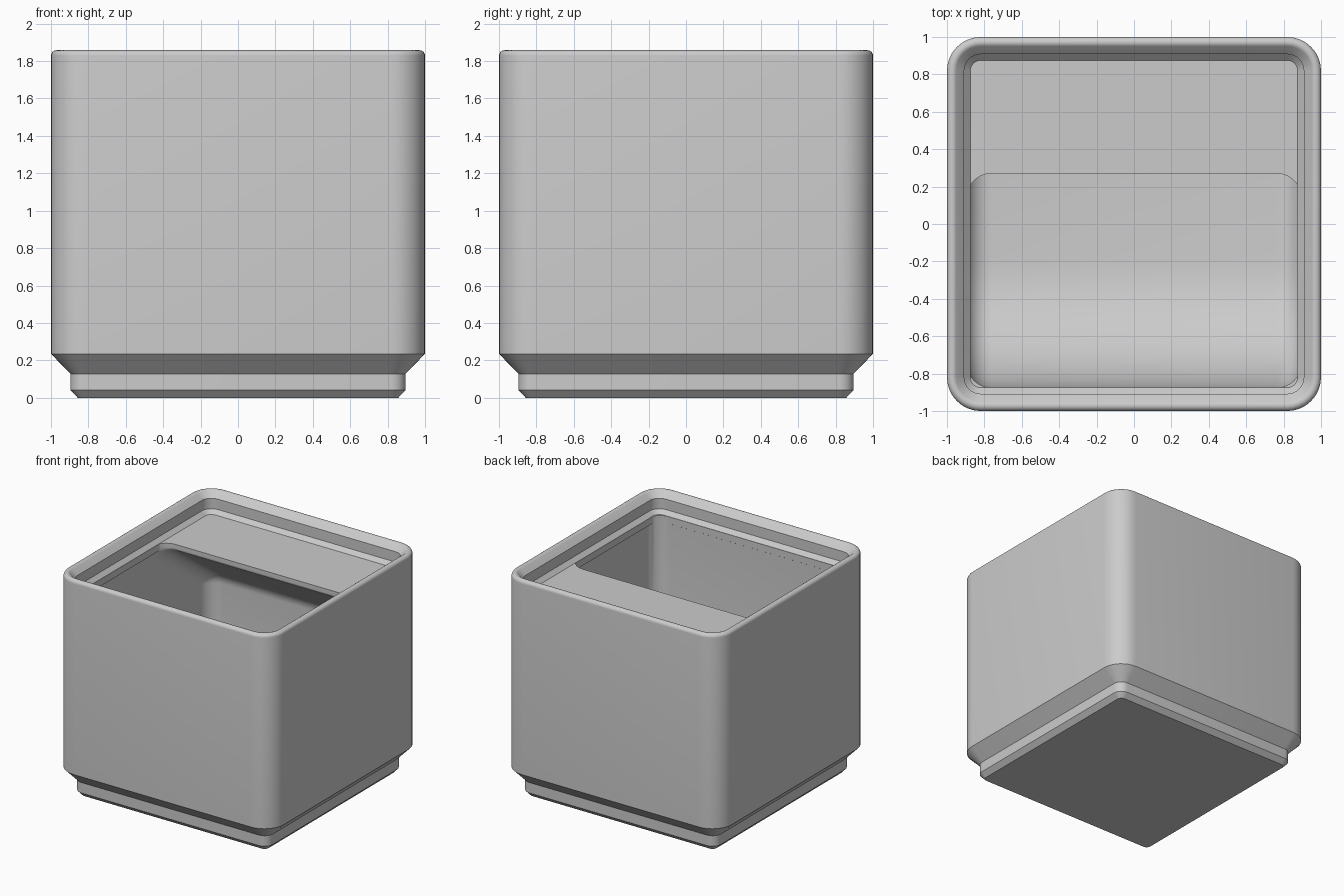
import bpy
import bmesh
from math import cos, sin, pi, radians
from mathutils import Vector

cube = bpy.data.objects.get("Cube")
if cube:
    bpy.data.objects.remove(cube, do_unlink=True)

grey = bpy.data.materials.new("light_grey")
grey.use_nodes = True
grey.diffuse_color = (0.6, 0.6, 0.6, 1)
grey.node_tree.nodes["Principled BSDF"].inputs["Base Color"].default_value = (0.6, 0.6, 0.6, 1)


def rounded_square(half, radius, z, segs=8):
    c = half - radius
    pts = []
    for k in range(4):
        a0 = k * pi / 2
        cx = c if k in (0, 3) else -c
        cy = c if k < 2 else -c
        for i in range(segs + 1):
            a = a0 + i / segs * pi / 2
            pts.append((cx + radius * cos(a), cy + radius * sin(a), z))
    return pts


def loft(name, loops, closed=False):
    """Skin a stack of equal loops, capped at both ends or joined into a ring."""
    bm = bmesh.new()
    rows = [[bm.verts.new(p) for p in loop] for loop in loops]
    pairs = list(zip(rows, rows[1:]))
    if closed:
        pairs.append((rows[-1], rows[0]))
    else:
        bm.faces.new(rows[0])
        bm.faces.new(rows[-1])
    n = len(rows[0])
    for a, b in pairs:
        for i in range(n):
            j = (i + 1) % n
            bm.faces.new((a[i], a[j], b[j], b[i]))
    bmesh.ops.recalc_face_normals(bm, faces=bm.faces)
    mesh = bpy.data.meshes.new(name)
    bm.to_mesh(mesh)
    bm.free()
    mesh.materials.append(grey)
    obj = bpy.data.objects.new(name, mesh)
    bpy.context.collection.objects.link(obj)
    return obj


def cut(target, cutter):
    mod = target.modifiers.new("cut", 'BOOLEAN')
    mod.operation = 'DIFFERENCE'
    mod.solver = 'EXACT'
    mod.object = cutter
    bpy.context.view_layer.objects.active = target
    with bpy.context.temp_override(object=target, active_object=target):
        bpy.ops.object.modifier_apply(modifier=mod.name)
    bpy.data.objects.remove(cutter, do_unlink=True)


def round_corners(corners, segs=10):
    """Replace each (y, z, radius) corner by an arc."""
    out = []
    n = len(corners)
    for i, (y, z, r) in enumerate(corners):
        p = Vector((y, z))
        u = (Vector(corners[i - 1][:2]) - p).normalized()
        v = (Vector(corners[(i + 1) % n][:2]) - p).normalized()
        half = u.angle(v) / 2
        centre = p + (u + v).normalized() * (r / sin(half))
        start = p + u * (r * cos(half) / sin(half)) - centre
        end = p + v * (r * cos(half) / sin(half)) - centre
        sweep = start.angle(end)
        for k in range(segs + 1):
            t = k / segs
            out.append(centre + (start * sin((1 - t) * sweep) + end * sin(t * sweep)) / sin(sweep))
    return out


def inset(points, d):
    """Move a counter-clockwise outline inward by d."""
    out = []
    n = len(points)
    for i, p in enumerate(points):
        a = (p - points[i - 1]).normalized()
        b = (points[(i + 1) % n] - p).normalized()
        na, nb = Vector((-a.y, a.x)), Vector((-b.y, b.x))
        out.append(p + (na + nb) * (d / (1 + na.dot(nb))))
    return out


# Outer body: stepped foot, walls, rounded rim and stacking lip recess
profile = [(0.857, 0), (0.896, 0.041), (0.896, 0.128), (1, 0.235)]
rim = 0.029
for k in range(10):
    a = radians(15 * k)
    profile.append((1 - rim + rim * cos(a), 1.829 + rim * sin(a)))
profile += [(0.908, 1.807), (0.908, 1.72), (0.875, 1.687)]
body = loft("storage_bin", [rounded_square(h, 0.181 - (1 - h), z) for h, z in profile])

# Inner space: curved scoop at the front, sloping label shelf at the back
outline = round_corners([
    (-0.875, 2.3, 0.14), (-0.875, 0.34, 0.67), (0.895, 0.34, 0.136),
    (0.895, 1.186, 0.136), (0.27, 1.64, 0.03), (0.27, 2.3, 0.14)])
edge = 0.132
side = 0.895
steps = [k / 8 * pi / 2 for k in range(9)]
ends = [(side - edge * (1 - sin(a)), edge * (1 - cos(a))) for a in steps]
sections = [(-x, d) for x, d in reversed(ends)] + ends
cavity = loft("cavity_cutter", [[(x, p.x, p.y) for p in inset(outline, d)] for x, d in sections])

# Keep a narrow ledge under the lip
ledge = loft("ledge_cutter", [rounded_square(h, r, z) for h, r, z in (
    (0.873, 0.055, 1.63), (0.873, 0.055, 2.5), (1.1, 0.2, 2.5), (1.1, 0.2, 1.403 + 0.2),
    (0.91, 0.09, 1.603))], closed=True)
cut(cavity, ledge)
cut(body, cavity)

# Smooth the rounded corners and keep the creases
bpy.ops.object.select_all(action='DESELECT')
body.select_set(True)
bpy.context.view_layer.objects.active = body
bpy.ops.object.shade_smooth_by_angle(angle=radians(30))
